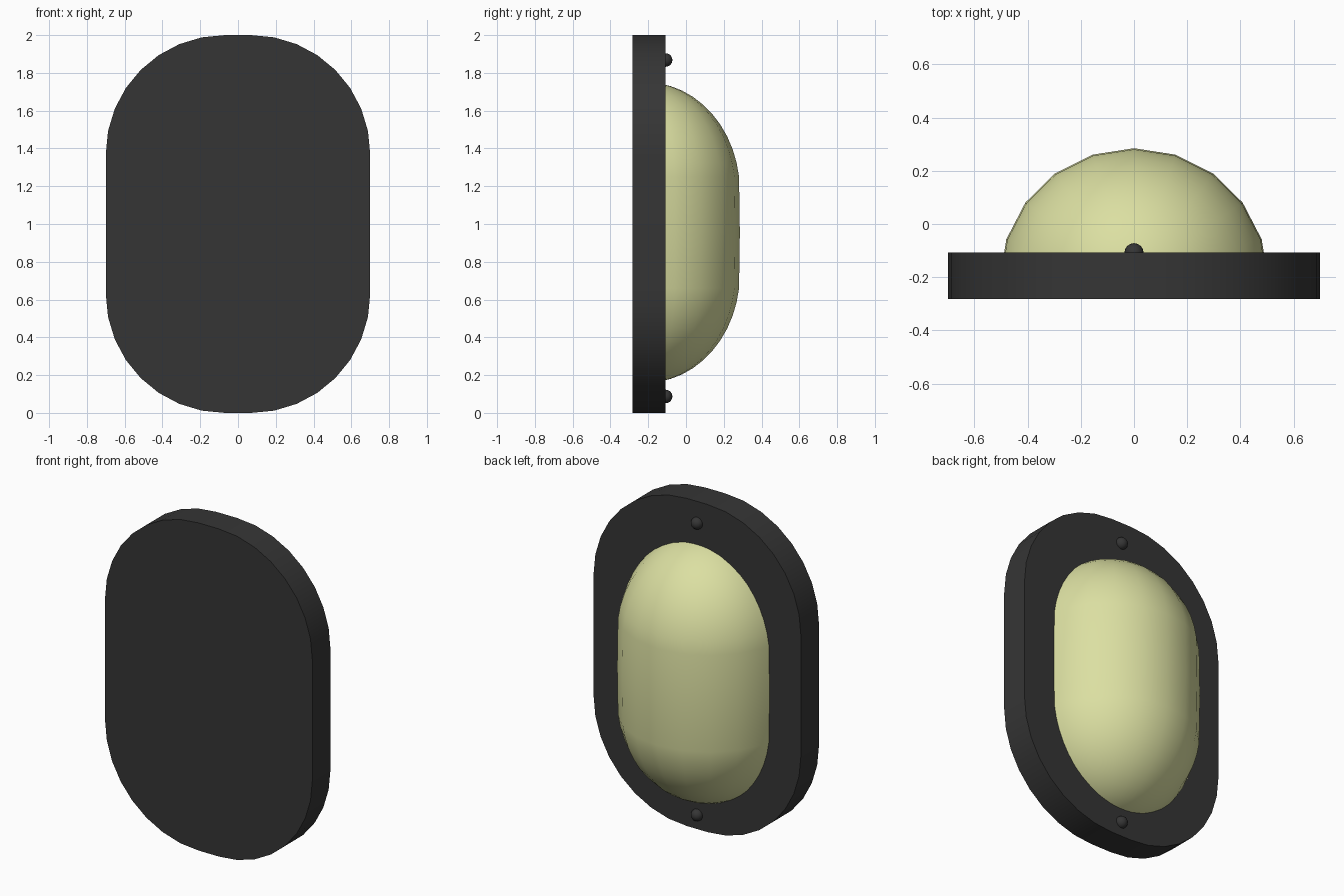
import bpy, bmesh, math
from mathutils import Vector

if "Cube" in bpy.data.objects:
    bpy.data.objects.remove(bpy.data.objects["Cube"])


def material(name, rgb):
    m = bpy.data.materials.new(name)
    m.diffuse_color = (*rgb, 1)
    m.use_nodes = True
    m.node_tree.nodes["Principled BSDF"].inputs["Base Color"].default_value = m.diffuse_color
    return m


dark = material("dark grey", (0.036, 0.036, 0.036))
glass = material("pale yellow", (0.71, 0.74, 0.36))


def finish(bm, name, mat, angle):
    bmesh.ops.recalc_face_normals(bm, faces=bm.faces)
    mesh = bpy.data.meshes.new(name)
    bm.to_mesh(mesh)
    bm.free()
    mesh.materials.append(mat)
    ob = bpy.data.objects.new(name, mesh)
    bpy.context.collection.objects.link(ob)
    bpy.ops.object.select_all(action='DESELECT')
    ob.select_set(True)
    bpy.context.view_layer.objects.active = ob
    bpy.ops.object.shade_smooth_by_angle(angle=math.radians(angle))
    return ob


# Wall plate: rounded outline extruded in depth
bm = bmesh.new()
R, SEG = 0.63, 8
outline = []
for k, (sx, sz) in enumerate([(1, 1), (-1, 1), (-1, -1), (1, -1)]):
    for i in range(SEG + 1):
        a = math.radians(90 * (k + i / SEG))
        outline.append(bm.verts.new((sx * (0.7 - R) + R * math.cos(a), -0.283,
                                     1 + sz * (1 - R) + R * math.sin(a))))
face = bm.faces.new(outline)
ext = bmesh.ops.extrude_face_region(bm, geom=[face])
for v in ext["geom"]:
    if isinstance(v, bmesh.types.BMVert):
        v.co.y = -0.108
finish(bm, "wall_plate", dark, 35)

# Lamp cover: half sphere stretched upright, its rim sunk into the plate
bm = bmesh.new()
bmesh.ops.create_uvsphere(bm, u_segments=20, v_segments=24, radius=1)
bmesh.ops.delete(bm, geom=[v for v in bm.verts if -0.999 < v.co.z < 0.999
                           and v.co.y < -0.01], context='VERTS')
for v in bm.verts:
    x, y, z = v.co
    shift = 0.22 * ((z > 0.01) - (z < -0.01))
    v.co = Vector((0.505 * x, -0.211 + 0.496 * y, 0.955 + shift + 0.575 * z))
finish(bm, "lamp_cover", glass, 60)

# Screw heads above and below the cover
for name, z in (("upper_screw", 1.868), ("lower_screw", 0.087)):
    bm = bmesh.new()
    bmesh.ops.create_uvsphere(bm, u_segments=16, v_segments=10, radius=0.036)
    bmesh.ops.translate(bm, verts=bm.verts, vec=(0, -0.108, z))
    finish(bm, name, dark, 60)
